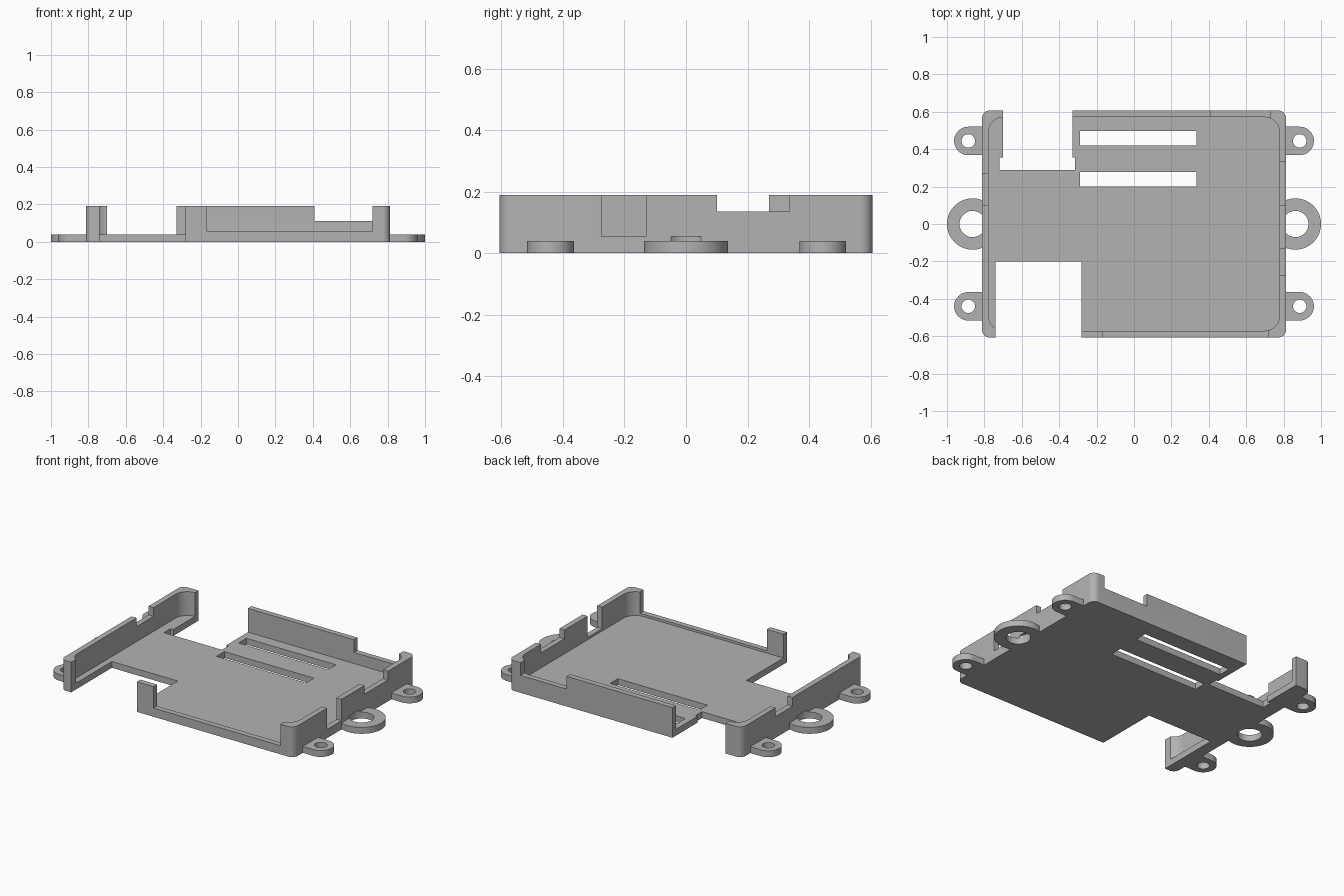
import bpy, bmesh, math

cube = bpy.data.objects.get("Cube")
if cube:
    bpy.data.objects.remove(cube, do_unlink=True)

grey = bpy.data.materials.new("plain grey")
grey.use_nodes = True
grey.diffuse_color = (0.45, 0.45, 0.45, 1)
grey.node_tree.nodes["Principled BSDF"].inputs["Base Color"].default_value = grey.diffuse_color

HALF_X, HALF_Y = 0.813, 0.606
WALL, FLOOR, TOP = 0.035, 0.04, 0.19
BELOW, ABOVE = -0.1, 0.4


def arc(cx, cy, r, start, end, steps):
    angles = [start + (end - start) * i / steps for i in range(steps + 1)]
    return [(cx + r * math.cos(a), cy + r * math.sin(a)) for a in angles]


def rounded_rect(hx, hy, r):
    points = []
    for k, (sx, sy) in enumerate([(1, 1), (-1, 1), (-1, -1), (1, -1)]):
        a = k * math.pi / 2
        points += arc(sx * (hx - r), sy * (hy - r), r, a, a + math.pi / 2, 10)
    return points


def circle(cx, cy, r):
    return arc(cx, cy, r, 0, 2 * math.pi, 48)[:-1]


def prism(name, points, z0, z1):
    bm = bmesh.new()
    face = bm.faces.new([bm.verts.new((x, y, z0)) for x, y in points])
    result = bmesh.ops.extrude_face_region(bm, geom=[face])
    for v in result["geom"]:
        if isinstance(v, bmesh.types.BMVert):
            v.co.z = z1
    bmesh.ops.recalc_face_normals(bm, faces=bm.faces)
    mesh = bpy.data.meshes.new(name)
    bm.to_mesh(mesh)
    bm.free()
    mesh.materials.append(grey)
    obj = bpy.data.objects.new(name, mesh)
    bpy.context.collection.objects.link(obj)
    return obj


def box(x0, x1, y0, y1, z0, z1=ABOVE):
    return prism("cutter", [(x0, y0), (x1, y0), (x1, y1), (x0, y1)], z0, z1)


def carve(obj, cutters):
    for cutter in cutters:
        cutter.hide_render = True
        mod = obj.modifiers.new("cut", "BOOLEAN")
        mod.operation, mod.solver, mod.object = "DIFFERENCE", "EXACT", cutter
    bpy.context.view_layer.update()
    graph = bpy.context.evaluated_depsgraph_get()
    mesh = bpy.data.meshes.new_from_object(obj.evaluated_get(graph))
    obj.modifiers.clear()
    obj.data = mesh
    for cutter in cutters:
        bpy.data.objects.remove(cutter, do_unlink=True)


def smooth(obj):
    bpy.ops.object.select_all(action="DESELECT")
    obj.select_set(True)
    bpy.context.view_layer.objects.active = obj
    bpy.ops.object.shade_smooth_by_angle(angle=math.radians(30))


# Tray: rounded block hollowed out above the floor
tray = prism("tray", rounded_rect(HALF_X, HALF_Y, 0.04), 0, TOP)
cuts = [prism("cutter", rounded_rect(HALF_X - WALL, HALF_Y - WALL, 0.08), FLOOR, ABOVE)]

# Openings through floor and wall at the front and back
cuts += [box(-0.74, -0.28, -0.8, -0.2, BELOW),
         box(-0.70, -0.33, 0.32, 0.8, BELOW),
         box(-0.72, -0.315, 0.29, 0.355, BELOW)]

# Floor slots
for y in (0.2, 0.42):
    cuts.append(box(-0.29, 0.335, y, y + 0.078, BELOW))

# Lowered wall sections: front, back, right side (two) and left side
inner_x, inner_y = HALF_X - 0.06, HALF_Y - 0.06
cuts += [box(-0.165, 0.72, -0.8, -inner_y, 0.055),
         box(0.41, 0.73, inner_y, 0.8, 0.11),
         box(inner_x, 1, -0.275, -0.13, 0.055),
         box(inner_x, 1, 0.1, 0.335, 0.135),
         box(-1, -inner_x, 0.1, 0.27, 0.135)]

# Big ring holes bite into the side walls
RING_X, RING_R, RING_HOLE = 0.863, 0.137, 0.07
for s in (1, -1):
    cuts.append(prism("cutter", circle(s * RING_X, 0, RING_HOLE), BELOW, 0.055))
carve(tray, cuts)
smooth(tray)


# Mounting ears on both sides
def ear(name, side, points, cx, cy, hole):
    obj = prism(name, [(side * x, y) for x, y in points], 0, FLOOR)
    carve(obj, [prism("cutter", circle(side * cx, cy, hole), BELOW, ABOVE)])
    smooth(obj)


for side, label in ((1, "left"), (-1, "right")):
    limit = math.acos((HALF_X - RING_X) / RING_R)
    ear(label + "_large_ring", side, arc(RING_X, 0, RING_R, -limit, limit, 40),
        RING_X, 0, RING_HOLE)
    for place, y in (("front", -0.44), ("back", 0.444)):
        tab = arc(0.886, y, 0.076, -math.pi / 2, math.pi / 2, 24)
        tab += [(HALF_X, y + 0.076), (HALF_X, y - 0.076)]
        ear(label + "_" + place + "_tab", side, tab, 0.886, y, 0.036)
